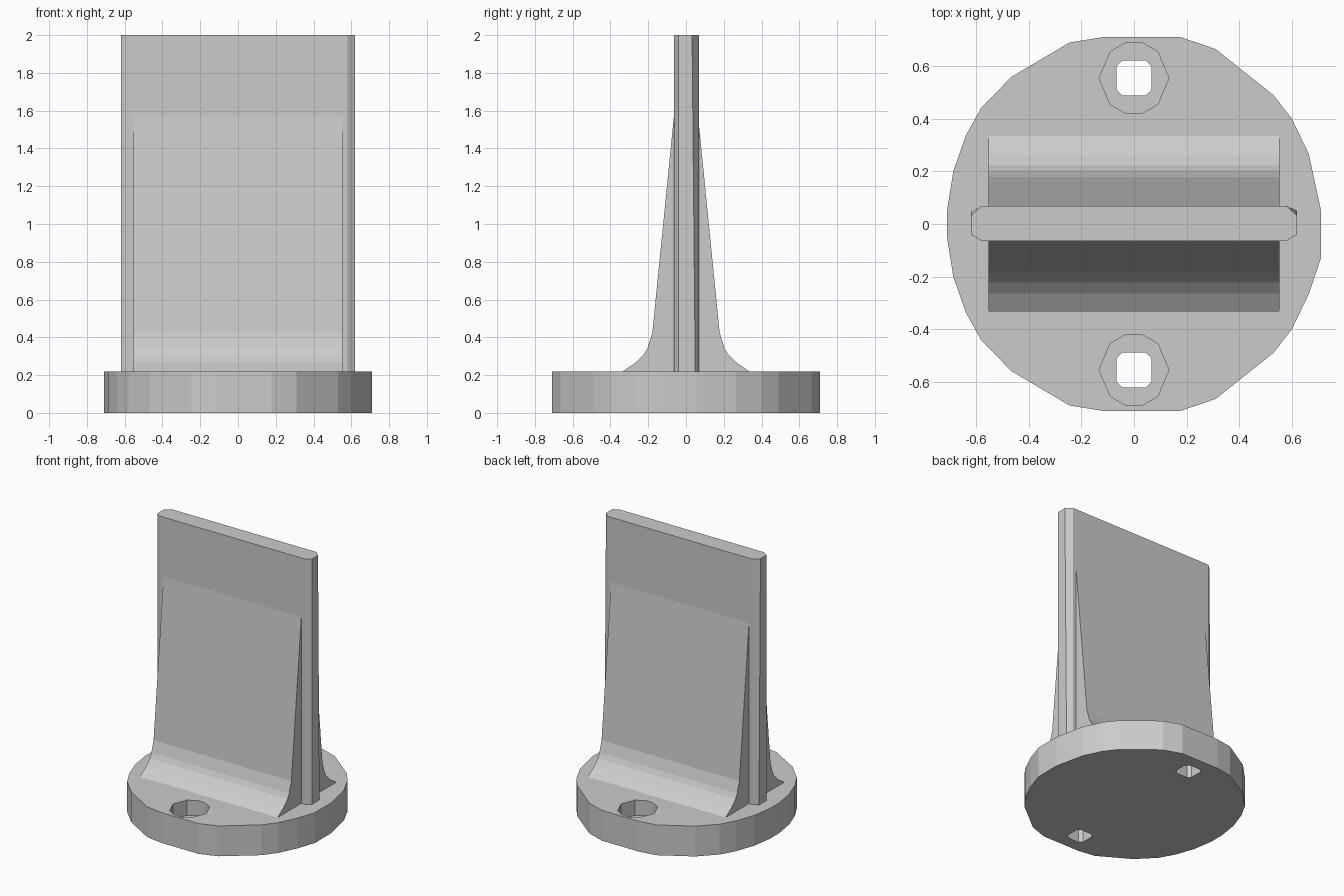
import bpy
import bmesh
from mathutils import Vector

if "Cube" in bpy.data.objects:
    bpy.data.objects.remove(bpy.data.objects["Cube"])


def loft(name, bottom, top):
    """Solid between two matching closed loops of 3D points."""
    bm = bmesh.new()
    a = [bm.verts.new(p) for p in bottom]
    b = [bm.verts.new(p) for p in top]
    n = len(a)
    bm.faces.new(a[::-1])
    bm.faces.new(b)
    for i in range(n):
        j = (i + 1) % n
        bm.faces.new((a[i], a[j], b[j], b[i]))
    bmesh.ops.recalc_face_normals(bm, faces=bm.faces)
    mesh = bpy.data.meshes.new(name)
    bm.to_mesh(mesh)
    bm.free()
    obj = bpy.data.objects.new(name, mesh)
    bpy.context.collection.objects.link(obj)
    return obj


def prism(name, outline, z0, z1, offset=(0, 0)):
    pts = [(x + offset[0], y + offset[1]) for x, y in outline]
    return loft(name, [(x, y, z0) for x, y in pts], [(x, y, z1) for x, y in pts])


def combine(target, other, operation):
    """Apply a boolean and remove the helper."""
    other.hide_render = True
    mod = target.modifiers.new(operation, 'BOOLEAN')
    mod.operation = operation
    mod.solver = 'EXACT'
    mod.object = other
    bpy.context.view_layer.objects.active = target
    bpy.ops.object.modifier_apply(modifier=mod.name)
    bpy.data.objects.remove(other)


# Faceted round base, mirrored front to back
half = [(0.71, 0.055), (0.665, 0.265), (0.6, 0.4), (0.53, 0.49), (0.31, 0.665),
        (0.178, 0.71), (-0.12, 0.71), (-0.245, 0.69), (-0.465, 0.56),
        (-0.58, 0.443), (-0.64, 0.335), (-0.687, 0.2), (-0.71, 0.055)]
outline = half + [(x, -y) for x, y in reversed(half)]
outline[-1] = (0.71, -0.13)
base = prism("blade_mount", outline, 0, 0.22)

# Counterbored screw holes
q_bore = [(0.133, 0.0), (0.09, 0.1), (0.03, 0.135)]
bore = (q_bore + [(-x, y) for x, y in reversed(q_bore)]
        + [(-x, -y) for x, y in q_bore[1:]]
        + [(x, -y) for x, y in reversed(q_bore[1:])])
c, s = 0.045, 0.067
hole = [(s, -c), (s, c), (c, s), (-c, s), (-s, c), (-s, -c), (-c, -s), (c, -s)]
for y in (-0.555, 0.555):
    combine(base, prism("counterbore_cutter", bore, 0.11, 0.4, (0, y)), 'DIFFERENCE')
    combine(base, prism("hole_cutter", hole, -0.2, 0.3, (0, y)), 'DIFFERENCE')

# Flared rib body: one side profile mirrored across y
side = [(0.335, 0.1), (0.335, 0.22), (0.265, 0.268), (0.222, 0.31),
        (0.203, 0.345), (0.178, 0.425), (0.066, 1.55), (0.056, 1.65)]
profile = side + [(-y, z) for y, z in reversed(side)]
rib = loft("flared_rib", [(-0.553, y, z) for y, z in profile],
           [(0.553, y, z) for y, z in profile])

# Upright slab with chamfered ends, rear corners slightly fuller at the foot


def slab_loop(rear, z):
    end = [(0.58, -0.064), (0.62, -0.04), (0.62, rear), (0.58, 0.068)]
    return [Vector((x, y, z)) for x, y in end + [(-x, y) for x, y in reversed(end)]]


slab = loft("upright_slab", slab_loop(0.05, 0.1), slab_loop(0.032, 2.0))

combine(rib, slab, 'UNION')
combine(base, rib, 'UNION')
